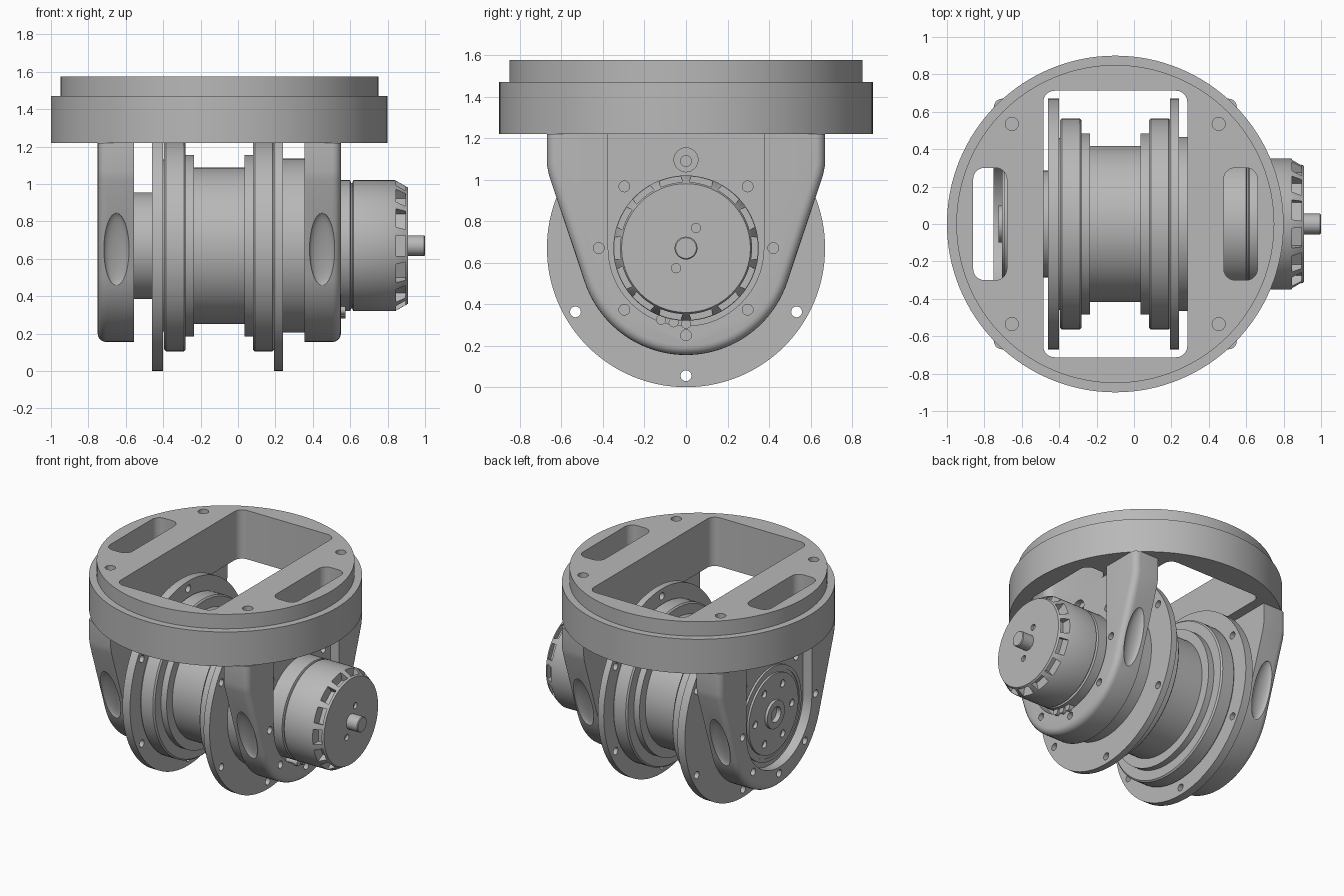
import bpy, bmesh
from math import pi, sin, cos, radians
from mathutils import Matrix, Vector

if "Cube" in bpy.data.objects:
    bpy.data.objects.remove(bpy.data.objects["Cube"])

AXIS_Z = 0.67   # height of the horizontal drive axis
MID_X = -0.1    # symmetry plane of the yoke
grey = bpy.data.materials.new("machined_grey")
grey.use_nodes = True
grey.diffuse_color = (0.48, 0.48, 0.48, 1)
grey.node_tree.nodes["Principled BSDF"].inputs["Base Color"].default_value = (0.48, 0.48, 0.48, 1)


def finish(name, bm):
    bmesh.ops.recalc_face_normals(bm, faces=bm.faces)
    mesh = bpy.data.meshes.new(name)
    bm.to_mesh(mesh)
    bm.free()
    mesh.materials.append(grey)
    obj = bpy.data.objects.new(name, mesh)
    bpy.context.collection.objects.link(obj)
    return obj


def activate(obj):
    bpy.ops.object.select_all(action='DESELECT')
    obj.select_set(True)
    bpy.context.view_layer.objects.active = obj


def smooth(obj):
    activate(obj)
    bpy.ops.object.shade_smooth_by_angle(angle=radians(30))


def cut(obj, bm):
    cutter = finish("cutter", bm)
    cutter.hide_render = True
    activate(obj)
    mod = obj.modifiers.new("cut", 'BOOLEAN')
    mod.operation, mod.solver, mod.object = 'DIFFERENCE', 'EXACT', cutter
    bpy.ops.object.modifier_apply(modifier=mod.name)
    bpy.data.objects.remove(cutter)


def lathe(name, profile, upright=False, n=96):
    # solid of revolution from (position, radius) pairs
    bm = bmesh.new()
    rings = []
    for p, r in profile:
        ring = []
        for i in range(n):
            a, b = r * cos(2 * pi * i / n), r * sin(2 * pi * i / n)
            ring.append(bm.verts.new((MID_X + a, b, p) if upright else (p, a, AXIS_Z + b)))
        rings.append(ring)
    for lo, hi in zip(rings, rings[1:]):
        for i in range(n):
            j = (i + 1) % n
            bm.faces.new((lo[i], lo[j], hi[j], hi[i]))
    bm.faces.new(rings[0])
    bm.faces.new(rings[-1])
    return finish(name, bm)


def add_rod(bm, center, radius, length, axis='X', n=24):
    turn = Matrix.Rotation(pi / 2, 4, 'Y') if axis == 'X' else Matrix()
    bmesh.ops.create_cone(bm, cap_ends=True, segments=n, radius1=radius, radius2=radius,
                          depth=length, matrix=Matrix.Translation(center) @ turn)


def add_box(bm, center, size, turn=Matrix(), round_z=0):
    made = bmesh.ops.create_cube(bm, size=1)["verts"]
    bmesh.ops.scale(bm, vec=size, verts=made)
    if round_z:
        edges = {e for v in made for e in v.link_edges
                 if abs(e.verts[0].co.z - e.verts[1].co.z) > 0.01}
        result = bmesh.ops.bevel(bm, geom=list(edges), offset=round_z, segments=6,
                                 profile=0.5, affect='EDGES')
        made = list({v for v in made if v.is_valid} | set(result["verts"]))
    bmesh.ops.transform(bm, matrix=turn @ Matrix.Translation(center), verts=made)


def bolt_circle(bm, x, radius, count, hole, length, start=-pi / 2):
    for i in range(count):
        a = start + 2 * pi * i / count
        add_rod(bm, (x, radius * cos(a), AXIS_Z + radius * sin(a)), hole, length)


# Mounting ring with central window, side slots and screw holes
ring = lathe("mounting_ring", [(1.22, 0.9), (1.47, 0.9), (1.47, 0.85), (1.575, 0.85)], True, 128)
bm = bmesh.new()
add_box(bm, (MID_X, 0, 1.4), (0.77, 1.425, 1), round_z=0.06)
for s in (-1, 1):
    add_box(bm, (MID_X + s * 0.67, 0, 1.4), (0.18, 0.6, 1), round_z=0.06)
    for t in (-1, 1):
        add_rod(bm, (MID_X + s * 0.553, t * 0.535, 1.4), 0.035, 1, 'Z')
cut(ring, bm)
smooth(ring)


# Yoke arms: tapered outline ending in a round, outer edge filleted
def yoke_arm(name, s):
    inner, outer = MID_X + s * 0.455, MID_X + s * 0.65
    arc = [radians(-18.4 - 143.2 * i / 40) for i in range(41)]
    outline = [(0.67, 1.22), (0.67, 1.07), (0.66, 1.02)]
    outline += [(0.515 * cos(a), AXIS_Z + 0.515 * sin(a)) for a in arc]
    outline += [(-0.66, 1.02), (-0.67, 1.07), (-0.67, 1.22)]
    bm = bmesh.new()
    face = bm.faces.new([bm.verts.new((inner, y, z)) for y, z in outline])
    moved = bmesh.ops.extrude_face_region(bm, geom=[face])["geom"]
    verts = [v for v in moved if isinstance(v, bmesh.types.BMVert)]
    bmesh.ops.translate(bm, vec=(outer - inner, 0, 0), verts=verts)
    rim = [e for e in bm.edges if all(abs(v.co.x - outer) < 1e-4 for v in e.verts)
           and min(v.co.z for v in e.verts) < 1.2]
    bmesh.ops.bevel(bm, geom=rim, offset=0.045, segments=5, profile=0.5, affect='EDGES')
    arm = finish(name, bm)
    # open-topped channel with a round lower end
    bm = bmesh.new()
    floor = MID_X + s * 0.58
    path = [(0.375, 1.4)] + [(0.375 * cos(-pi * i / 32), AXIS_Z + 0.375 * sin(-pi * i / 32))
                             for i in range(33)] + [(-0.375, 1.4)]
    face = bm.faces.new([bm.verts.new((floor, y, z)) for y, z in path])
    moved = bmesh.ops.extrude_face_region(bm, geom=[face])["geom"]
    bmesh.ops.translate(bm, vec=(s * 0.3, 0, 0),
                        verts=[v for v in moved if isinstance(v, bmesh.types.BMVert)])
    cut(arm, bm)
    # bolt holes, top counterbore and side hollows
    bm = bmesh.new()
    bolt_circle(bm, MID_X + s * 0.6, 0.42, 8, 0.026, 0.5)
    cut(arm, bm)
    bm = bmesh.new()
    add_rod(bm, (floor, 0, 1.095), 0.058, 0.08)
    for t in (-1, 1):
        place = (Matrix.Translation((MID_X + s * 0.55, t * 0.537, 0.65))
                 @ Matrix.Rotation(-t * radians(18.4), 4, 'X')
                 @ Matrix.Diagonal((0.068, 0.03, 0.205, 1)))
        bmesh.ops.create_uvsphere(bm, u_segments=24, v_segments=16, radius=1, matrix=place)
    cut(arm, bm)
    smooth(arm)


yoke_arm("motor_side_arm", 1)
yoke_arm("output_side_arm", -1)

# Gear housing: stepped barrel and two drilled flanges
smooth(lathe("housing_barrel", [
    (-0.57, 0.285), (-0.45, 0.285), (-0.45, 0.46), (-0.395, 0.46), (-0.395, 0.555),
    (-0.385, 0.565), (-0.29, 0.565), (-0.28, 0.555), (-0.28, 0.485), (-0.235, 0.485),
    (-0.235, 0.418), (0.035, 0.418), (0.035, 0.485), (0.08, 0.485), (0.08, 0.555),
    (0.09, 0.565), (0.185, 0.565), (0.195, 0.555), (0.195, 0.465), (0.355, 0.465)]))
for name, x0, x1 in (("output_flange", -0.46, -0.4), ("motor_flange", 0.193, 0.24)):
    flange = lathe(name, [(x0, 0.67), (x1, 0.67)], n=128)
    bm = bmesh.new()
    bolt_circle(bm, x0, 0.615, 6, 0.026, 0.3)
    cut(flange, bm)
    smooth(flange)

# Output hub inside the outer pocket
hub = lathe("output_hub", [(-0.66, 0.335), (-0.695, 0.335), (-0.695, 0.31), (-0.69, 0.31),
                           (-0.69, 0.285), (-0.705, 0.285), (-0.705, 0.1), (-0.725, 0.1)])
bm = bmesh.new()
bolt_circle(bm, -0.705, 0.21, 6, 0.026, 0.05, 0)
add_rod(bm, (-0.72, 0, AXIS_Z), 0.055, 0.06)
cut(hub, bm)
smooth(hub)

# Motor stator base
smooth(lathe("motor_base", [(0.47, 0.35), (0.6, 0.35), (0.605, 0.335), (0.62, 0.335)]))

# Motor bell with a ring of cooling windows in its tapered end
bell = lathe("motor_bell", [(0.612, 0.34), (0.617, 0.35), (0.84, 0.35), (0.91, 0.31)])
bm = bmesh.new()
for i in range(14):
    turn = (Matrix.Translation((0, 0, AXIS_Z))
            @ Matrix.Rotation(2 * pi * (i + 0.5) / 14, 4, 'X'))
    add_box(bm, (0.87, 0, 0.345), (0.052, 0.108, 0.13), turn)
cut(bell, bm)
bm = bmesh.new()
for s in (-1, 1):
    add_rod(bm, (0.91, s * 0.048, AXIS_Z + s * 0.097), 0.022, 0.04)
cut(bell, bm)
smooth(bell)
smooth(lathe("motor_shaft", [(0.9, 0.055), (0.995, 0.055), (1.0, 0.05)], n=32))

# Wire stubs leaving the motor base
bm = bmesh.new()
for y, z in ((-0.12, 0.325), (-0.06, 0.312), (0, 0.305)):
    add_rod(bm, (0.53, y, z), 0.024, 0.09, n=16)
smooth(finish("wire_stubs", bm))
